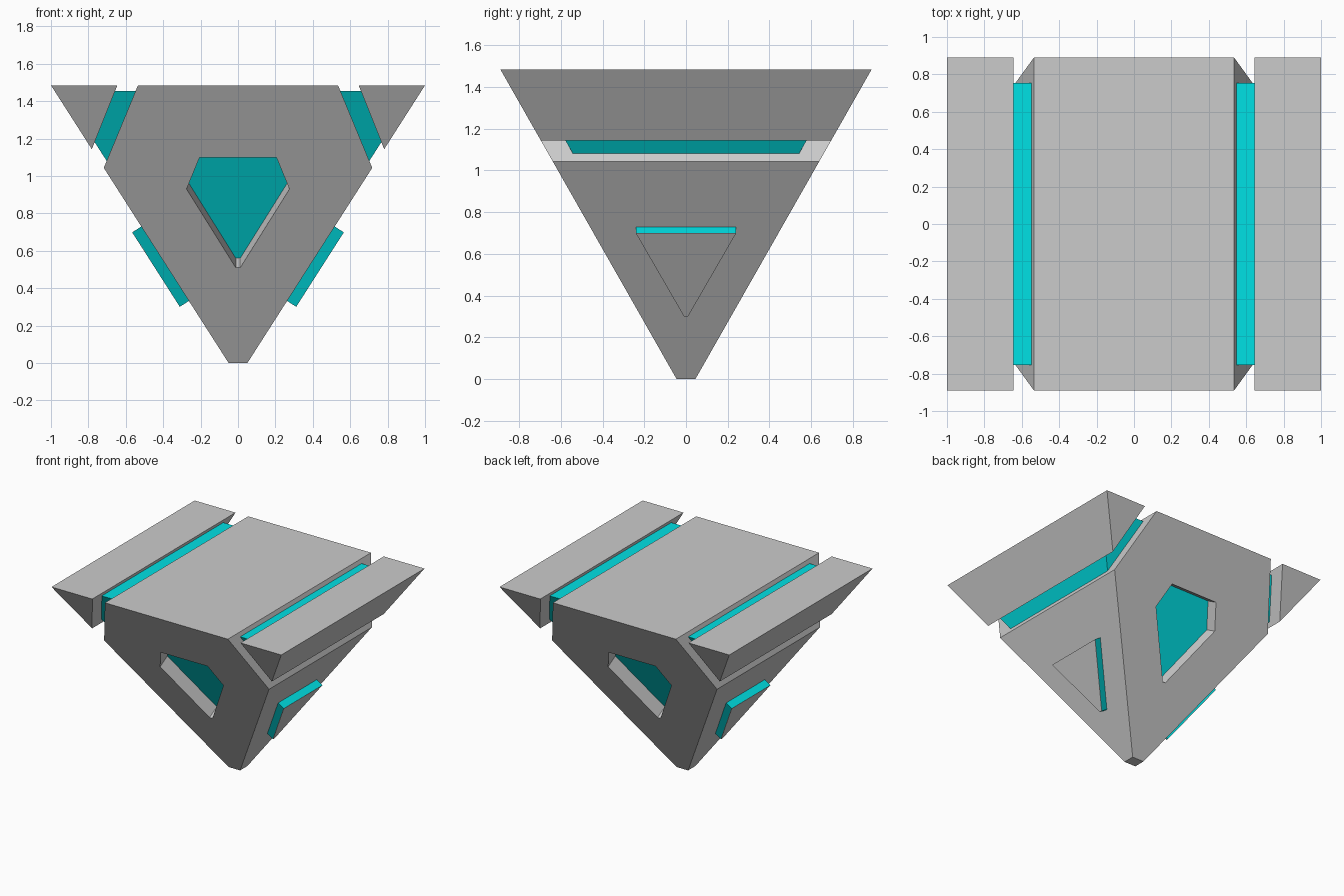
import bpy, bmesh
from mathutils import Vector

if "Cube" in bpy.data.objects:
    bpy.data.objects.remove(bpy.data.objects["Cube"])

H, BX, BY = 1.485, 0.05, 0.045          # height and bottom half sizes
SX, SY = 0.95 / H, 0.845 / H            # outward slope of side and front faces

cyan = bpy.data.materials.new("cyan")
cyan.diffuse_color = (0.0, 0.75, 0.78, 1)
cyan.use_nodes = True
cyan.node_tree.nodes["Principled BSDF"].inputs["Base Color"].default_value = cyan.diffuse_color


def finish(bm, name, mat=None):
    bmesh.ops.recalc_face_normals(bm, faces=bm.faces)
    me = bpy.data.meshes.new(name)
    bm.to_mesh(me)
    bm.free()
    ob = bpy.data.objects.new(name, me)
    bpy.context.collection.objects.link(ob)
    if mat:
        me.materials.append(mat)
    return ob


def loft(bm, a, b, cap_a=True, cap_b=True):
    """Bridge two matching loops of points."""
    va, vb = [bm.verts.new(p) for p in a], [bm.verts.new(p) for p in b]
    n = len(va)
    for i in range(n):
        j = (i + 1) % n
        bm.faces.new((va[i], va[j], vb[j], vb[i]))
    if cap_a:
        bm.faces.new(va)
    if cap_b:
        bm.faces.new(vb)


def rect(x, y, z):
    return [(-x, -y, z), (x, -y, z), (x, y, z), (-x, y, z)]


def frustum(x0, y0, z0, x1, y1, z1):
    bm = bmesh.new()
    loft(bm, rect(x0, y0, z0), rect(x1, y1, z1))
    return bm


def slice_off(bm, p, q, s, keep_outer):
    """Cut along the y-parallel plane through (x, z) points p and q on side s."""
    n = Vector((s * (p[1] - q[1]), 0, q[0] - p[0]))
    geom = bm.verts[:] + bm.edges[:] + bm.faces[:]
    bmesh.ops.bisect_plane(bm, geom=geom, plane_co=(s * p[0], 0, p[1]), plane_no=n,
                           clear_outer=not keep_outer, clear_inner=keep_outer)
    bmesh.ops.holes_fill(bm, edges=[e for e in bm.edges if e.is_boundary])


def on_face(profile, axis, s, offset):
    """Place (u, z) points on a sloped face, moved along its normal."""
    if axis == "x":
        n = Vector((s, 0, -SX)).normalized()
        return [Vector((s * (BX + SX * z), u, z)) + n * offset for u, z in profile]
    n = Vector((0, s, -SY)).normalized()
    return [Vector((u, s * (BY + SY * z), z)) + n * offset for u, z in profile]


def mirrored(half):
    return half + [(-u, z) for u, z in reversed(half)]


# main body between the two slanted slots
bm = frustum(BX, BY, 0, 1, 0.89, H)
for s in (-1, 1):
    slice_off(bm, (0.535, H), (0.717, 1.045), s, False)
body = finish(bm, "body")

# outer wedge rails
for s, side in ((-1, "left"), (1, "right")):
    bm = frustum(BX, BY, 0, 1, 0.89, H)
    slice_off(bm, (0.645, H), (0.781, 1.145), s, True)
    finish(bm, side + "_rail")

# glowing core seen in the slots and windows
zt, zb = 1.455, 0.35
finish(frustum(0.705 - SX * (1.085 - zb), 0.755 - SY * (zt - zb), zb,
               0.705 + SX * (zt - 1.085), 0.755, zt), "core", cyan)

# window pockets in the front and back faces
window = mirrored([(0.205, 1.10), (0.275, 0.93), (0.012, 0.51)])
for s, side in ((-1, "front"), (1, "back")):
    bm = bmesh.new()
    loft(bm, on_face(window, "y", s, -0.11), on_face(window, "y", s, 0.03))
    cutter = finish(bm, side + "_window_cutter")
    cutter.hide_render = True
    cutter.hide_viewport = True
    mod = body.modifiers.new(side + "_window", "BOOLEAN")
    mod.operation, mod.solver, mod.object = "DIFFERENCE", "EXACT", cutter

# raised triangular side panels: coloured rim with a grey cover
T = 0.057
panel = mirrored([(0.24, 0.73), (0.01, 0.332)])
for s, side in ((-1, "left"), (1, "right")):
    bm = bmesh.new()
    loft(bm, on_face(panel, "x", s, -0.02), on_face(panel, "x", s, T), cap_b=False)
    finish(bm, side + "_panel_rim", cyan)
    bm = bmesh.new()
    loft(bm, on_face(panel, "x", s, T - 0.002), on_face(panel, "x", s, T + 0.001))
    finish(bm, side + "_panel_cover")
